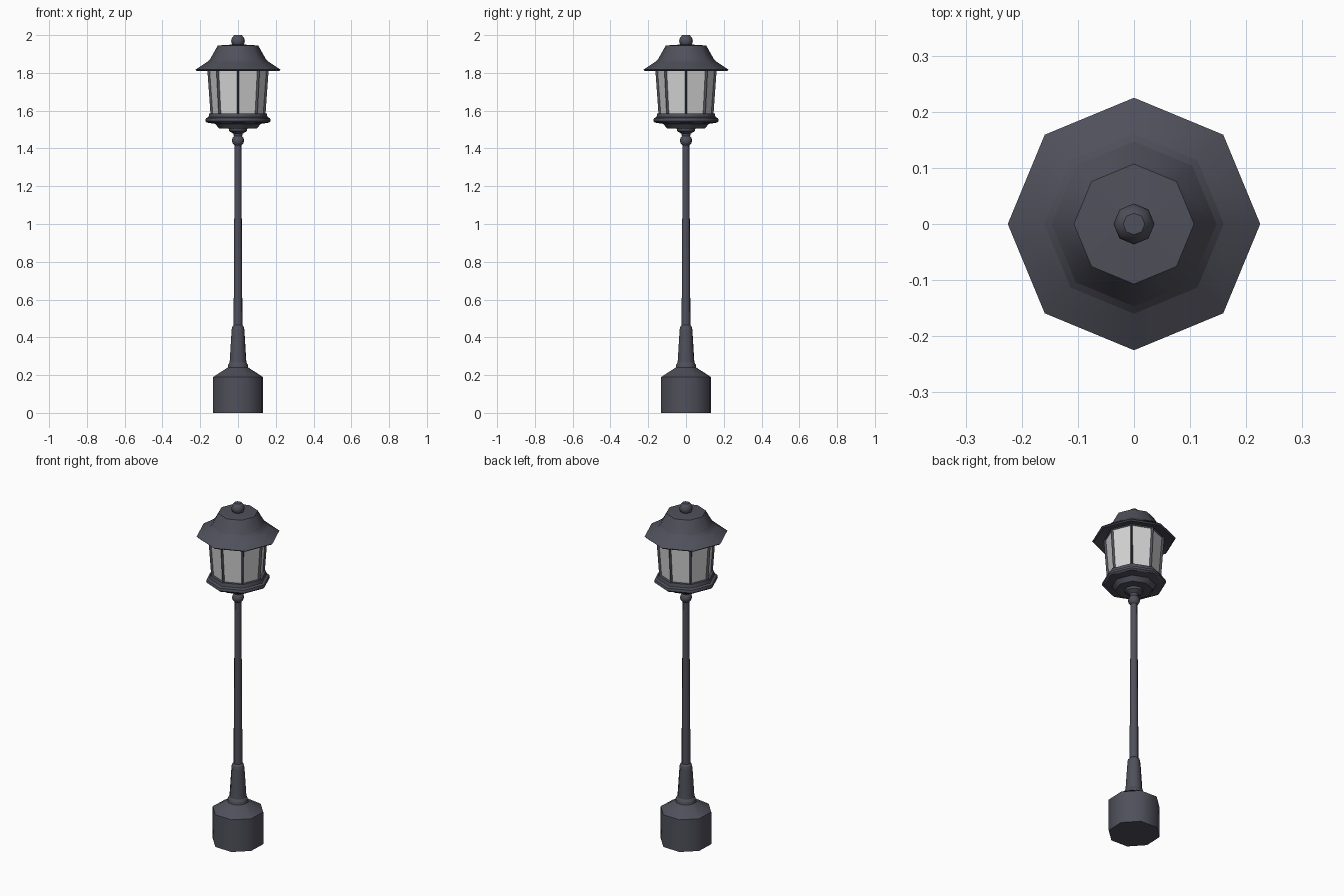
import bpy, bmesh, math

if "Cube" in bpy.data.objects:
    bpy.data.objects.remove(bpy.data.objects["Cube"])

def material(name, rgb):
    m = bpy.data.materials.new(name)
    m.diffuse_color = (*rgb, 1)
    m.use_nodes = True
    m.node_tree.nodes["Principled BSDF"].inputs["Base Color"].default_value = m.diffuse_color
    return m

IRON = material("dark iron", (0.08, 0.08, 0.105))
GLASS = material("pale glass", (0.66, 0.66, 0.66))
SIDES = 8

def finish(name, bm, mats):
    bmesh.ops.recalc_face_normals(bm, faces=bm.faces[:])
    me = bpy.data.meshes.new(name)
    bm.to_mesh(me)
    bm.free()
    for m in mats:
        me.materials.append(m)
    ob = bpy.data.objects.new(name, me)
    bpy.context.collection.objects.link(ob)
    return ob

def rings(bm, profile, turn):
    """Stack octagonal rings of (radius, height) and skin them."""
    rows = []
    for r, z in profile:
        rows.append([bm.verts.new((r * math.cos(turn + math.tau * i / SIDES),
                                   r * math.sin(turn + math.tau * i / SIDES), z))
                     for i in range(SIDES)])
    walls = []
    for a, b in zip(rows, rows[1:]):
        for i in range(SIDES):
            j = (i + 1) % SIDES
            walls.append(bm.faces.new((a[i], a[j], b[j], b[i])))
    return rows, walls

def lathe(name, profile, turn=0.0, ball=False):
    """Closed octagonal turning, smooth around and crisp along its rings."""
    bm = bmesh.new()
    rows, walls = rings(bm, profile, turn)
    bm.faces.new(rows[0])
    bm.faces.new(rows[-1])
    for f in walls:
        f.smooth = True
    if not ball:
        for e in bm.edges:
            if abs(e.verts[0].co.z - e.verts[1].co.z) < 1e-5:
                e.smooth = False
    return finish(name, bm, [IRON])

def ball(name, z, r, squash=1.0):
    angles = [math.radians(a) for a in (-60, -30, 0, 30, 58)]
    lathe(name, [(r * math.cos(a), z + squash * r * math.sin(a)) for a in angles], ball=True)

TURN = math.radians(20)

# Base drum with sloped shoulder
lathe("base", [(0.14, 0), (0.14, 0.19), (0.058, 0.24), (0.055, 0.255)], TURN)
# Tapered sleeve around the foot of the pole
lathe("pole_sleeve", [(0.055, 0.24), (0.055, 0.255), (0.047, 0.268),
                      (0.036, 0.44), (0.033, 0.455), (0.024, 0.465)], TURN)
# Slender pole
lathe("pole", [(0.025, 0.45), (0.0185, 1.42)], TURN)
# Collar ball under the lantern
ball("collar_ball", 1.442, 0.033, 0.95)
# Flared cup and tray carrying the lantern
lathe("lantern_cup", [(0.02, 1.46), (0.025, 1.478), (0.047, 1.492), (0.05, 1.51)])
lathe("lantern_tray", [(0.10, 1.505), (0.12, 1.53), (0.165, 1.537), (0.173, 1.545),
                       (0.17, 1.56), (0.156, 1.566), (0.152, 1.585)])

# Lantern cage: flared octagon with recessed glass panes
bm = bmesh.new()
rows, walls = rings(bm, [(0.145, 1.572), (0.163, 1.828)], 0)
bmesh.ops.recalc_face_normals(bm, faces=bm.faces[:])
bmesh.ops.inset_individual(bm, faces=walls, thickness=0.014, depth=-0.009)
for f in walls:
    f.material_index = 1
bm.faces.new(rows[0])
bm.faces.new(rows[1])
finish("lantern_cage", bm, [IRON, GLASS])

# Roof: hollow brim and stepped crown
lathe("roof", [(0.158, 1.825), (0.217, 1.81), (0.225, 1.817), (0.16, 1.86),
               (0.147, 1.874), (0.107, 1.945), (0.03, 1.95)])
# Finial on top
ball("finial", 1.969, 0.0365)
